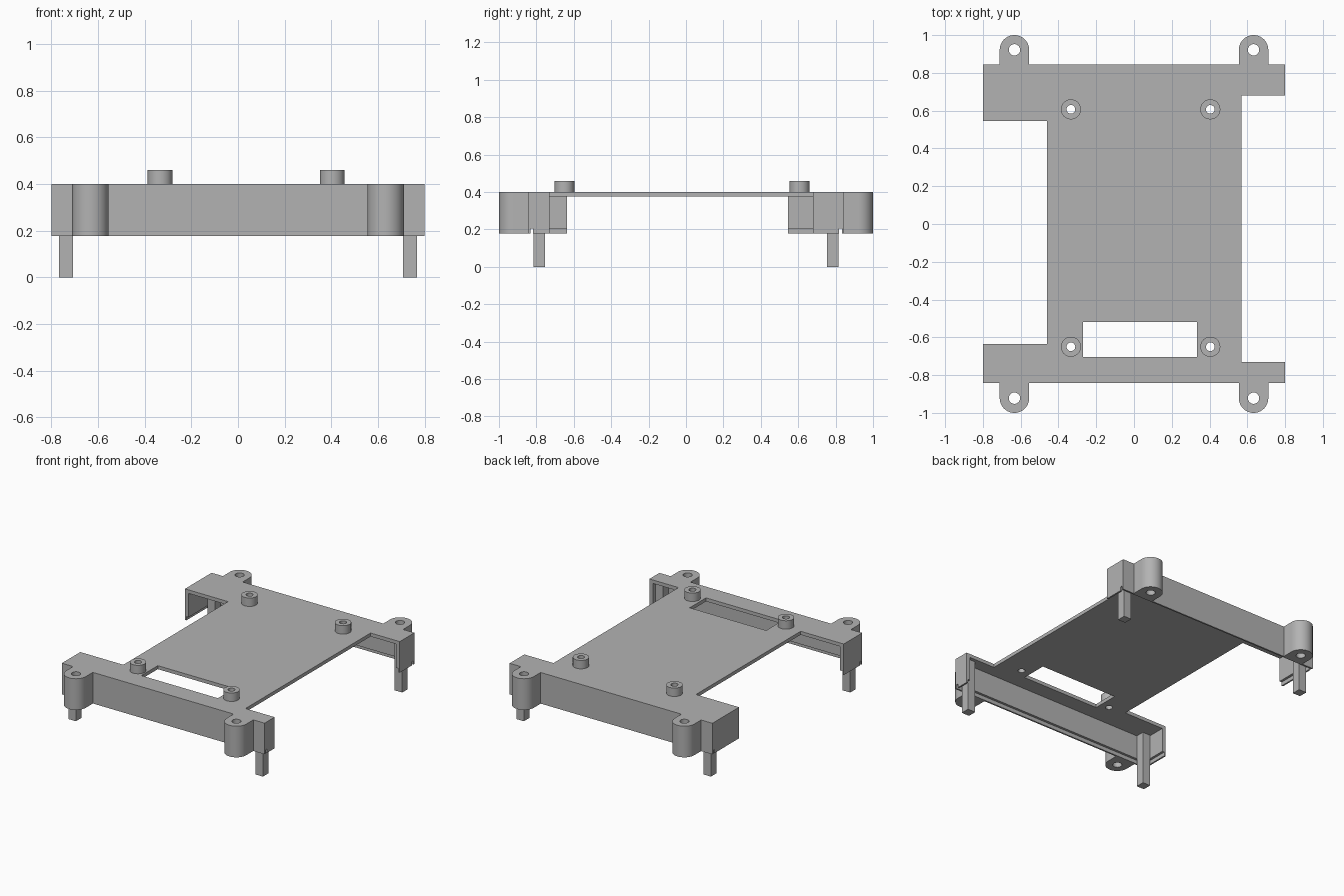
import bpy, bmesh, math
from mathutils import Vector

old = bpy.data.objects.get("Cube")
if old:
    bpy.data.objects.remove(old)

# One grey plastic for the whole bracket
grey = bpy.data.materials.new("grey_plastic")
grey.use_nodes = True
colour = (0.45, 0.45, 0.45, 1)
grey.diffuse_color = colour
grey.node_tree.nodes["Principled BSDF"].inputs["Base Color"].default_value = colour

BOTTOM, LEDGE, UNDER, TOP = 0.178, 0.205, 0.375, 0.4
BACK, FRONT, SIDE = 0.845, -0.843, 0.8
LIP, THICK = 0.011, 0.028


def prism(name, points, direction):
    """Extrude a closed 3D outline along a direction."""
    bm = bmesh.new()
    face = bm.faces.new([bm.verts.new(p) for p in points])
    ext = bmesh.ops.extrude_face_region(bm, geom=[face])
    moved = [v for v in ext["geom"] if isinstance(v, bmesh.types.BMVert)]
    bmesh.ops.translate(bm, verts=moved, vec=Vector(direction))
    bmesh.ops.recalc_face_normals(bm, faces=bm.faces)
    mesh = bpy.data.meshes.new(name)
    bm.to_mesh(mesh)
    bm.free()
    mesh.materials.append(grey)
    obj = bpy.data.objects.new(name, mesh)
    bpy.context.collection.objects.link(obj)
    return obj


def box(name, x0, x1, y0, y1, z0, z1):
    outline = [(x0, y0, z0), (x1, y0, z0), (x1, y1, z0), (x0, y1, z0)]
    return prism(name, outline, (0, 0, z1 - z0))


def arc(cx, cy, z, r, start, end, steps):
    angles = [start + (end - start) * i / steps for i in range(steps + 1)]
    return [(cx + r * math.cos(a), cy + r * math.sin(a), z) for a in angles]


def cylinder(name, cx, cy, r, z0, z1):
    return prism(name, arc(cx, cy, z0, r, 0, math.tau, 40)[:-1], (0, 0, z1 - z0))


def cut(obj, cutters):
    """Subtract the cutters, keep the result, and drop the cutters."""
    for c in cutters:
        c.hide_render = True
        mod = obj.modifiers.new("cut", "BOOLEAN")
        mod.operation, mod.solver, mod.object = "DIFFERENCE", "EXACT", c
    graph = bpy.context.evaluated_depsgraph_get()
    mesh = bpy.data.meshes.new_from_object(obj.evaluated_get(graph))
    obj.modifiers.clear()
    obj.data = mesh
    for c in cutters:
        bpy.data.objects.remove(c)


def smooth(obj):
    bpy.ops.object.select_all(action="DESELECT")
    obj.select_set(True)
    bpy.context.view_layer.objects.active = obj
    bpy.ops.object.shade_smooth_by_angle(angle=math.radians(30))


# Top plate with four wings
outline = [(-SIDE, BACK), (SIDE, BACK), (SIDE, 0.68), (0.57, 0.68),
           (0.57, -0.73), (SIDE, -0.73), (SIDE, FRONT), (-SIDE, FRONT),
           (-SIDE, -0.635), (-0.46, -0.635), (-0.46, 0.545), (-SIDE, 0.545)]
plate = prism("top_plate", [(x, y, UNDER) for x, y in outline], (0, 0, TOP - UNDER))
bosses = [(x, y) for x in (-0.334, 0.404) for y in (-0.65, 0.607)]
cutters = [cylinder("hole_cutter", x, y, 0.023, 0.3, 0.5) for x, y in bosses]
cutters.append(box("slot_cutter", -0.27, 0.334, -0.703, -0.518, 0.3, 0.5))
cut(plate, cutters)
smooth(plate)

# Hollow standoffs on the plate
for i, (x, y) in enumerate(bosses):
    boss = cylinder(f"standoff_{i + 1}", x, y, 0.053, TOP, 0.46)
    cut(boss, [cylinder("hole_cutter", x, y, 0.023, 0.3, 0.5)])
    smooth(boss)

# Stepped wall section: distance inward from the outer face, and height
section = [(0, BOTTOM), (LIP, BOTTOM), (LIP, LEDGE),
           (THICK, LEDGE), (THICK, UNDER), (0, UNDER)]

# Long front and back walls
for name, y, inward in (("front_wall", FRONT, 1), ("back_wall", BACK, -1)):
    prism(name, [(-SIDE, y + inward * d, z) for d, z in section], (2 * SIDE, 0, 0))

# Short end walls, which stop short of the long walls' lips
for name, sx, outer, inner in (
        ("front_left_end", 1, FRONT, -0.73), ("front_right_end", -1, FRONT, -0.635),
        ("back_left_end", 1, BACK, 0.68), ("back_right_end", -1, BACK, 0.545)):
    start = outer - math.copysign(0.026, outer)
    prism(name, [(sx * (SIDE - d), start, z) for d, z in section],
          (0, inner - start, 0))

# Screw ears and legs at the four corners
for end, sy, wall in (("front", -1, FRONT), ("back", 1, BACK)):
    for side, sx in (("left", 1), ("right", -1)):
        cx, cy, r = sx * 0.633, sy * 0.922, 0.078
        points = arc(cx, cy, BOTTOM, r, 0, sy * math.pi, 24)
        points += [(cx - r, wall, BOTTOM), (cx + r, wall, BOTTOM)]
        ear = prism(f"{end}_{side}_ear", points, (0, 0, TOP - BOTTOM))
        cut(ear, [cylinder("hole_cutter", cx, cy, 0.03, 0.1, 0.5)])
        smooth(ear)
        lx, ly = sx * 0.738, sy * 0.785
        box(f"{end}_{side}_leg", lx - 0.03, lx + 0.03, ly - 0.031, ly + 0.031, 0, UNDER)
